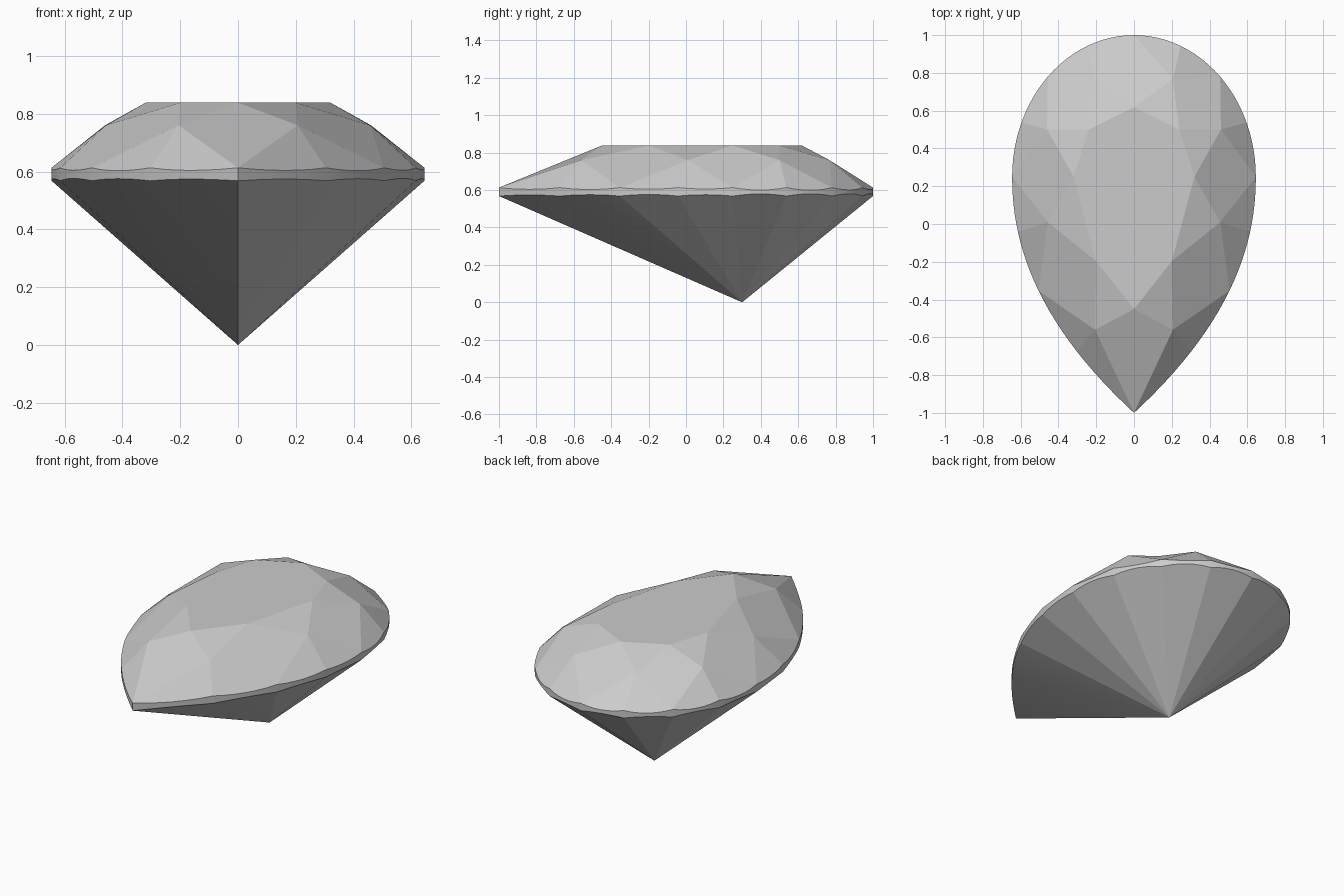
import bpy, bmesh, math
from mathutils import Vector

if "Cube" in bpy.data.objects:
    bpy.data.objects.remove(bpy.data.objects["Cube"])

TABLE_Z, STAR_Z, TOP_Z, LOW_Z = 0.838, 0.76, 0.613, 0.568
HALF_W, MID_Y = 0.645, 0.25
STEPS = 6                      # outline samples per facet
CULET = Vector((0, 0.3, 0))

# Inner crown points on the right half, tip to back: table corners alternate with star points
INNER = [(0, -0.45), (0.206, -0.56), (0.2, -0.197), (0.457, 0.01), (0.32, 0.25),
         (0.46, 0.5), (0.24, 0.5), (0.206, 0.767), (0, 0.62)]


def mirrored(s):
    """Fold position 0..16 around the stone onto the right half, with a side sign."""
    s %= 16
    return (s, 1) if s <= 8 else (16 - s, -1)


def outline(s, z):
    """Pear outline: 0 is the tip, 8 the middle of the round back."""
    t, side = mirrored(s)
    if t <= 4:
        u = (1 - t / 4) ** 1.05
        x, y = HALF_W * (1 - u ** 2.1), MID_Y - (1 + MID_Y) * u
    else:
        a = (t - 4) * math.pi / 8
        x, y = HALF_W * math.cos(a), MID_Y + (1 - MID_Y) * math.sin(a)
    return Vector((side * x, y, z))


def inner(i):
    t, side = mirrored(i)
    x, y = INNER[t]
    return Vector((side * x, y, STAR_Z if t % 2 else TABLE_Z))


def plane_z(p, a, b, c):
    """Drop p onto the facet plane through a, b, c."""
    n = (b - a).cross(c - a)
    return Vector((p.x, p.y, a.z - (n.x * (p.x - a.x) + n.y * (p.y - a.y)) / n.z))


bm = bmesh.new()
ins = [bm.verts.new(inner(i)) for i in range(16)]
culet = bm.verts.new(CULET)

# Girdle rims, scalloped where each facet plane cuts the outline wall
top, low = [], []
for i in range(16):
    star = inner(i if i % 2 else i + 1)
    ta, tb = outline(i, TOP_Z), outline(i + 1, TOP_Z)
    la, lb = outline(i, LOW_Z), outline(i + 1, LOW_Z)
    for k in range(STEPS):
        p = outline(i + k / STEPS, 0)
        top.append(bm.verts.new(plane_z(p, star, ta, tb)))
        low.append(bm.verts.new(plane_z(p, CULET, la, lb)))
N = len(top)

# Table
bm.faces.new(ins[0::2])

for i in range(16):
    arc = [(i * STEPS + k) % N for k in range(STEPS + 1)]
    # Crown: kite from each table corner, star triangle beside each star point
    if i % 2 == 0:
        bm.faces.new((ins[i], ins[i - 1], top[i * STEPS], ins[(i + 1) % 16]))
    else:
        bm.faces.new((ins[i], ins[(i + 1) % 16], ins[i - 1]))
    # Crown half facet and pavilion facet
    star = ins[i if i % 2 else i + 1]
    bm.faces.new([star] + [top[j] for j in arc])
    bm.faces.new([culet] + [low[j] for j in reversed(arc)])
    # Girdle wall
    for a, b in zip(arc, arc[1:]):
        bm.faces.new((low[a], low[b], top[b], top[a]))

bmesh.ops.recalc_face_normals(bm, faces=bm.faces[:])
mesh = bpy.data.meshes.new("pear_cut_gem")
bm.to_mesh(mesh)
bm.free()
gem = bpy.data.objects.new("pear_cut_gem", mesh)
bpy.context.collection.objects.link(gem)
bpy.context.view_layer.objects.active = gem
gem.select_set(True)
bpy.ops.object.shade_smooth_by_angle(angle=math.radians(7))
